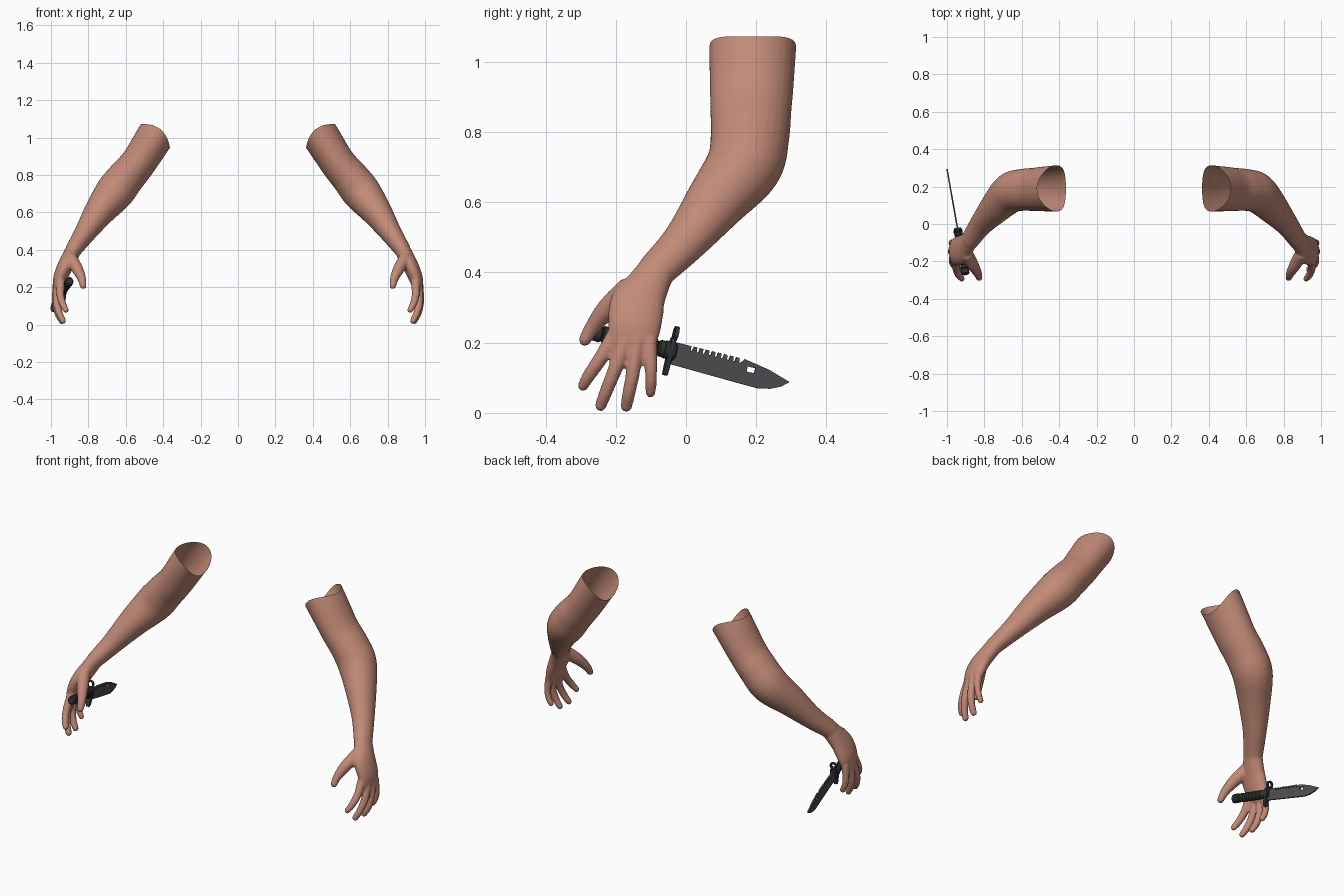
import bpy, bmesh, math
from mathutils import Vector, Matrix

if "Cube" in bpy.data.objects:
    bpy.data.objects.remove(bpy.data.objects["Cube"])


def material(name, rgb):
    m = bpy.data.materials.new(name)
    m.diffuse_color = (*rgb, 1)
    m.use_nodes = True
    m.node_tree.nodes["Principled BSDF"].inputs["Base Color"].default_value = m.diffuse_color
    return m


SKIN = material("skin", (0.54, 0.255, 0.185))
STEEL = material("blade_steel", (0.075, 0.075, 0.085))
DARK = material("dark_metal", (0.03, 0.033, 0.035))
GRIP = material("grip_green", (0.032, 0.036, 0.02))


def add_object(name, mesh, mat):
    ob = bpy.data.objects.new(name, mesh)
    bpy.context.collection.objects.link(ob)
    mesh.materials.clear()
    mesh.materials.append(mat)
    return ob


def smooth(ob, angle=40):
    bpy.ops.object.select_all(action='DESELECT')
    ob.select_set(True)
    bpy.context.view_layer.objects.active = ob
    bpy.ops.object.shade_smooth_by_angle(angle=math.radians(angle))


def spline(points, steps=5):
    """Catmull-Rom through tuples (x, y, z, radius_a, radius_b)."""
    pts = [Vector(p) for p in points]
    pts = [2 * pts[0] - pts[1]] + pts + [2 * pts[-1] - pts[-2]]
    out = []
    for i in range(1, len(pts) - 2):
        p0, p1, p2, p3 = pts[i - 1:i + 3]
        for s in range(steps):
            t = s / steps
            out.append(0.5 * (2 * p1 + (p2 - p0) * t + (2 * p0 - 5 * p1 + 4 * p2 - p3) * t * t
                              + (3 * p1 - p0 - 3 * p2 + p3) * t ** 3))
    return out + [pts[-2]]


def loft(bm, path, n=20):
    """Closed tube; radius_a lies along y, radius_b across it."""
    rings = []
    for i, p in enumerate(path):
        a, b = path[max(i - 1, 0)], path[min(i + 1, len(path) - 1)]
        t = Vector(b[:3]) - Vector(a[:3])
        t.normalize()
        side = Vector((0, 1, 0))
        side = (side - t * side.dot(t)).normalized()
        up = t.cross(side)
        c = Vector(p[:3])
        rings.append([bm.verts.new(c + side * p[3] * math.cos(k * math.tau / n)
                                   + up * p[4] * math.sin(k * math.tau / n)) for k in range(n)])
    for r, q in zip(rings, rings[1:]):
        for k in range(n):
            bm.faces.new((r[k], r[(k + 1) % n], q[(k + 1) % n], q[k]))
    bm.faces.new(rings[0][::-1])
    bm.faces.new(rings[-1])


# ---- arm and hand, fused into one skin ----
bm = bmesh.new()
loft(bm, spline([
    (.395, .193, 1.064, .124, .10), (.44, .19, 1.01, .124, .10), (.53, .185, .87, .116, .095),
    (.60, .182, .785, .112, .10), (.662, .165, .705, .108, .103), (.74, .088, .605, .088, .082),
    (.818, -.002, .49, .065, .058), (.88, -.09, .40, .054, .044)]), 28)
# palm
loft(bm, spline([
    (.868, -.075, .42, .05, .042), (.897, -.108, .365, .062, .043), (.925, -.138, .31, .078, .042),
    (.95, -.146, .25, .076, .038), (.961, -.152, .205, .068, .028), (.963, -.155, .18, .055, .02)]))
# thumb, index, middle, ring and little finger
digits = [
    [(.895, -.16, .355, .036), (.858, -.225, .295, .031), (.835, -.265, .245, .023), (.828, -.288, .208, .018)],
    [(.948, -.195, .235, .024), (.95, -.24, .16, .021), (.937, -.274, .11, .019), (.92, -.293, .078, .016)],
    [(.963, -.168, .22, .024), (.97, -.2, .13, .021), (.957, -.226, .065, .019), (.936, -.243, .021, .017)],
    [(.97, -.138, .21, .023), (.975, -.15, .12, .020), (.963, -.162, .06, .019), (.942, -.17, .019, .017)],
    [(.966, -.104, .21, .022), (.974, -.10, .135, .018), (.967, -.1, .09, .017), (.952, -.101, .058, .015)]]
for d in digits:
    loft(bm, spline([(*p, p[3]) for p in d]), 14)
    bmesh.ops.create_uvsphere(bm, u_segments=14, v_segments=8, radius=d[-1][3],
                              matrix=Matrix.Translation(d[-1][:3]))
bmesh.ops.recalc_face_normals(bm, faces=bm.faces)
raw = bpy.data.meshes.new("arm_raw")
bm.to_mesh(raw)
bm.free()
temp = add_object("arm_raw", raw, SKIN)
rm = temp.modifiers.new("fuse", 'REMESH')
rm.mode = 'VOXEL'
rm.voxel_size = 0.0065
sm = temp.modifiers.new("soften", 'SMOOTH')
sm.factor = 0.5
sm.iterations = 4
bpy.context.view_layer.update()
fused = bpy.data.meshes.new_from_object(temp.evaluated_get(bpy.context.evaluated_depsgraph_get()))
bpy.data.objects.remove(temp)

# open the shoulder end and give it a wavy lip
axis = Vector((-.64, 0, .77)).normalized()
top = Vector((.4425, .19, 1.01))
bm = bmesh.new()
bm.from_mesh(fused)
bmesh.ops.bisect_plane(bm, geom=bm.verts[:] + bm.edges[:] + bm.faces[:], plane_co=top,
                       plane_no=axis, clear_outer=True)
for v in bm.verts:
    fade = max(0, 1 + (v.co - top).dot(axis) / 0.12)
    v.co += axis * 0.045 * fade * ((v.co.y - top.y) / 0.125) ** 2
bm.to_mesh(fused)
mirrored = fused.copy()
bmesh.ops.scale(bm, vec=(-1, 1, 1), verts=bm.verts)
bmesh.ops.reverse_faces(bm, faces=bm.faces)
bm.to_mesh(mirrored)
bm.free()
for name, me in (("left_arm", fused), ("right_arm", mirrored)):
    smooth(add_object(name, me, SKIN), 60)

# ---- knife: local x runs to the tip, y to the spine, z across the blade ----
u = Vector((-.177, 1, -.245)).normalized()
v = Vector((0, 0, 1))
v = (v - u * v.dot(u)).normalized()
w = u.cross(v)
KNIFE = Matrix.Translation((-.94, -.044, .177)) @ Matrix((u, v, w)).transposed().to_4x4()


def plate(name, outlines, half, mat, bevel=0.0):
    """Extruded flat outline, later outlines are holes."""
    cu = bpy.data.curves.new(name, 'CURVE')
    cu.dimensions = '2D'
    cu.fill_mode = 'BOTH'
    cu.extrude = half
    cu.bevel_depth = bevel
    cu.bevel_resolution = 0
    for pts in outlines:
        s = cu.splines.new('POLY')
        s.points.add(len(pts) - 1)
        for sp, p in zip(s.points, pts):
            sp.co = (*p, 0, 1)
        s.use_cyclic_u = True
    t = bpy.data.objects.new("temp", cu)
    bpy.context.collection.objects.link(t)
    bpy.context.view_layer.update()
    me = bpy.data.meshes.new_from_object(t.evaluated_get(bpy.context.evaluated_depsgraph_get()))
    bpy.data.objects.remove(t)
    ob = add_object(name, me, mat)
    ob.matrix_world = KNIFE
    return ob


# blade with saw-toothed spine and a slot
spine = []
for i in range(9):
    a = 0.045 + i * 0.018
    spine += [(a, .027), (a + .010, .027), (a + .011, .014), (a + .016, .014)]
edge = [(.355, -.006), (.335, -.024), (.305, -.038), (.27, -.045), (.22, -.044), (.0, -.037)]
slot = [(.227, -.006), (.227, .009), (.25, .009), (.25, -.006)]
plate("blade", [[(0, .027)] + spine + [(.215, .027), (.29, .014)] + edge, slot], .004, STEEL)


def turned(name, profile, mat, n=16):
    """Body of revolution about the knife axis from (position, radius) pairs."""
    bm = bmesh.new()
    rings = [[bm.verts.new((a, r * math.cos(k * math.tau / n), r * .88 * math.sin(k * math.tau / n)))
              for k in range(n)] for a, r in profile]
    for p, q in zip(rings, rings[1:]):
        for k in range(n):
            bm.faces.new((p[k], p[(k + 1) % n], q[(k + 1) % n], q[k]))
    bm.faces.new(rings[0])
    bm.faces.new(rings[-1])
    bmesh.ops.recalc_face_normals(bm, faces=bm.faces)
    me = bpy.data.meshes.new(name)
    bm.to_mesh(me)
    bm.free()
    ob = add_object(name, me, mat)
    ob.matrix_world = KNIFE
    smooth(ob, 30)


# ribbed grip, collar and pommel
ribs = []
for i in range(8):
    a = -.205 + i * .024
    ribs += [(a, .019), (a + .004, .024), (a + .017, .024), (a + .021, .019)]
turned("grip", ribs, GRIP)
turned("collar", [(-.022, .022), (-.018, .026), (.012, .026), (.016, .02)], DARK)
turned("pommel", [(-.236, .017), (-.231, .024), (-.209, .026), (-.203, .02)], DARK)

# cross guard with barrel ring, standing across the knife axis
bar = [(.022 * math.cos(t), .022 * math.sin(t) * 1.2) for t in (0.5, 0, -0.5)]
side = [(.012, -.058), (.007, -.07)]
right = [(.010, .036), (.022, .02)] + bar[1:] + side
outline = right + [(-x, y) for x, y in reversed(right)]
guard = plate("guard", [outline], .005, DARK, .002)
TURN = Matrix.Rotation(math.pi / 2, 4, 'Y')
guard.matrix_world = KNIFE @ TURN
circle = [(math.cos(k * math.tau / 16), math.sin(k * math.tau / 16)) for k in range(16)]
ring = plate("guard_ring", [[(.021 * x, .051 + .021 * y) for x, y in circle],
                            [(.013 * x, .051 + .013 * y) for x, y in circle]], .006, DARK)
ring.matrix_world = KNIFE @ Matrix.Translation((.003, 0, 0)) @ TURN
